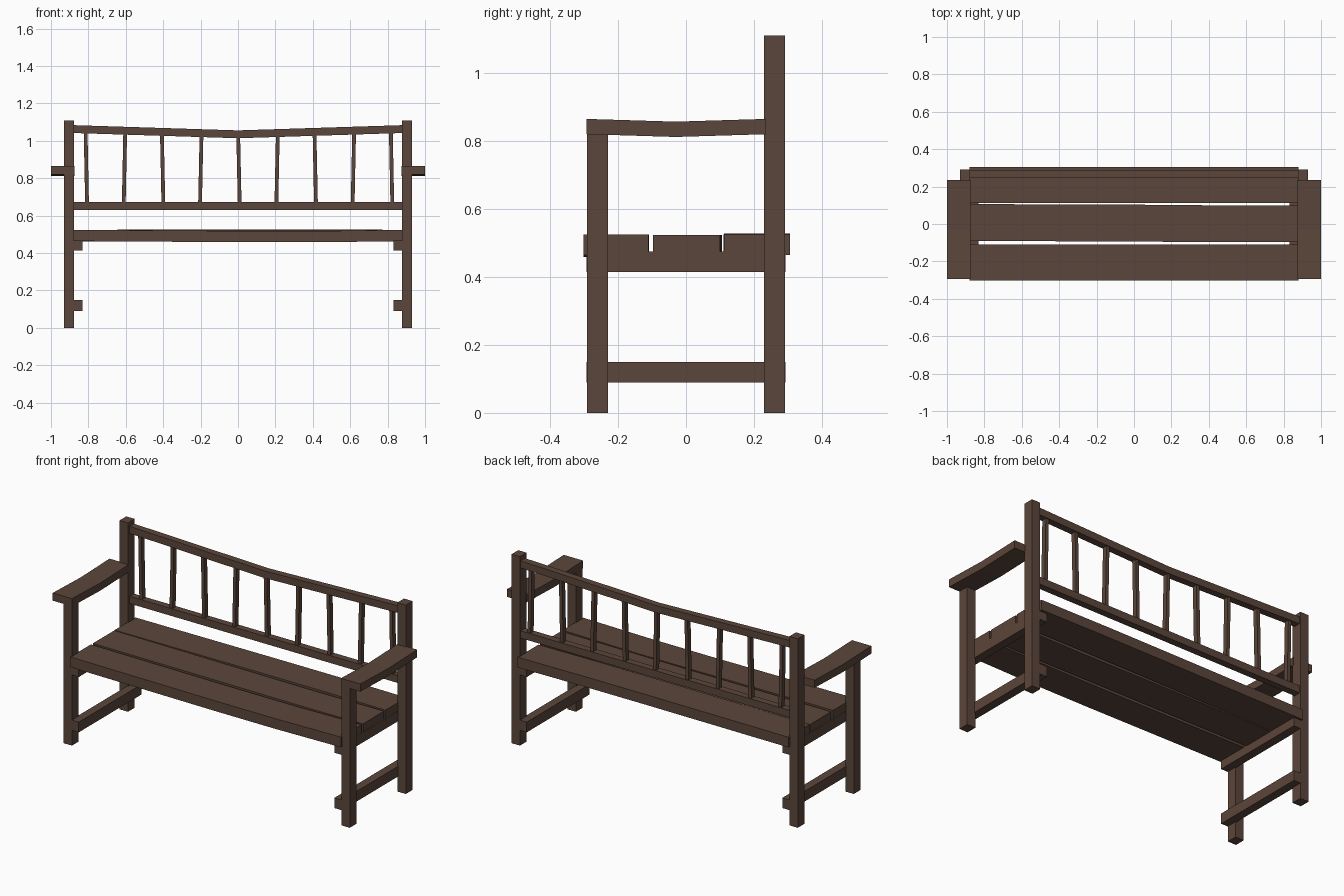
import bpy
import bmesh
from mathutils import Vector

cube = bpy.data.objects.get("Cube")
if cube:
    bpy.data.objects.remove(cube, do_unlink=True)

wood = bpy.data.materials.new("dark_brown_wood")
wood.use_nodes = True
colour = (0.105, 0.061, 0.043, 1)
wood.diffuse_color = colour
wood.node_tree.nodes["Principled BSDF"].inputs["Base Color"].default_value = colour


def beam(name, path, u, v):
    """Loft a rectangle, with side vectors u and v, along the path's centre points."""
    u, v = Vector(u) / 2, Vector(v) / 2
    bm = bmesh.new()
    rings = []
    for p in path:
        c = Vector(p)
        rings.append([bm.verts.new(c + d) for d in (u + v, v - u, -u - v, u - v)])
    for a, b in zip(rings, rings[1:]):
        for i in range(4):
            j = (i + 1) % 4
            bm.faces.new((a[i], a[j], b[j], b[i]))
    bm.faces.new(rings[0])
    bm.faces.new(rings[-1])
    bmesh.ops.recalc_face_normals(bm, faces=bm.faces)
    mesh = bpy.data.meshes.new(name)
    bm.to_mesh(mesh)
    bm.free()
    mesh.materials.append(wood)
    obj = bpy.data.objects.new(name, mesh)
    bpy.context.collection.objects.link(obj)
    return obj


# End frames: legs, stretchers, seat bearers and sagging armrests
for side, s in (("left", 1), ("right", -1)):
    for end, y, top in (("front", -0.26, 0.825), ("back", 0.26, 1.11)):
        beam(f"{side}_{end}_leg", [(s * 0.903, y, 0), (s * 0.903, y, top)],
             (0.055, 0, 0), (0, 0.062, 0))
    for part, z in (("stretcher", 0.12), ("seat_bearer", 0.445)):
        beam(f"{side}_{part}", [(s * 0.856, -0.292, z), (s * 0.856, 0.292, z)],
             (0.05, 0, 0), (0, 0, 0.06))
    beam(f"{side}_armrest",
         [(s * 0.937, -0.293, 0.842), (s * 0.937, -0.03, 0.834), (s * 0.937, 0.235, 0.842)],
         (0.126, 0, 0), (0, 0, 0.045))

# Seat slats, slightly warped along their length
slats = (
    ("front", 0.192, (-0.205, 0.494), (-0.206, 0.488)),
    ("middle", 0.197, (0.008, 0.493), (0.001, 0.491)),
    ("back", 0.194, (0.208, 0.494), (0.209, 0.497)),
)
for name, width, (y0, z0), (y1, z1) in slats:
    beam(f"{name}_seat_slat",
         [(-0.88, y0, z0), (0.05, (y0 + y1) / 2, z1), (0.45, y1, z1), (0.88, y1, z0)],
         (0, width, 0), (0, 0, 0.06))

# Back rails
beam("top_rail", [(-0.88, 0.265, 1.063), (0, 0.265, 1.035), (0.88, 0.265, 1.063)],
     (0, 0.04, 0), (0, 0, 0.042))
beam("lower_rail", [(-0.88, 0.265, 0.651), (0.88, 0.265, 0.651)],
     (0, 0.04, 0), (0, 0, 0.043))

# Back spindles, evenly spaced with a slight lean
for i in range(9):
    x = (i - 4) * 0.204 + 0.005
    lean = 0.004 * (-1) ** i
    top = 1.035 + 0.03 * abs(x)
    beam(f"back_spindle_{i + 1}", [(x + lean, 0.265, 0.66), (x - lean, 0.265, top)],
         (0.02, 0, 0), (0, 0.028, 0))
